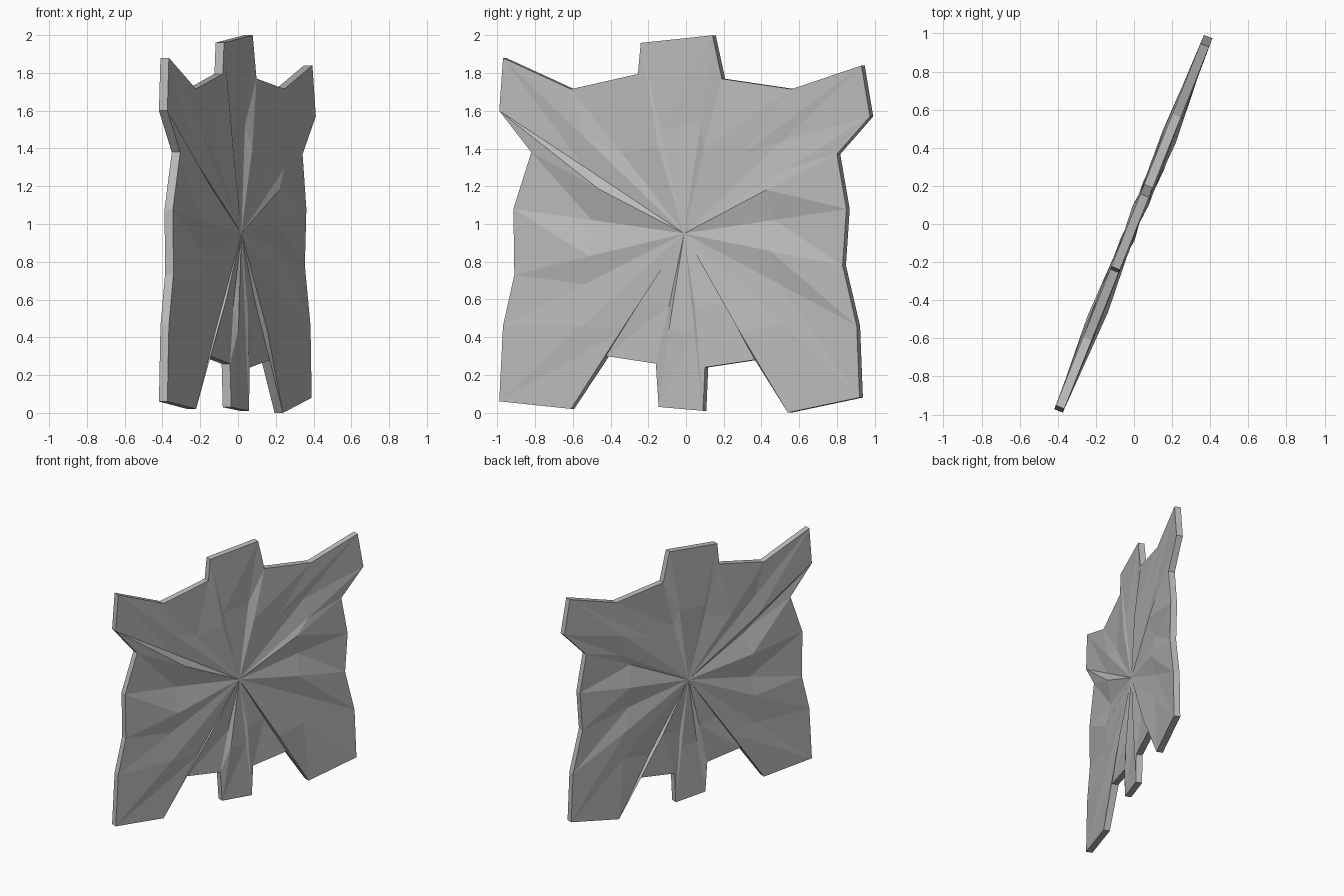
import bpy, bmesh
from mathutils import Vector

if "Cube" in bpy.data.objects:
    bpy.data.objects.remove(bpy.data.objects["Cube"])

# Hide outline, clockwise from the top left: (y, z, relief of the fold along that ray)
OUTLINE = [
    (-0.97, 1.88, 0.005), (-0.61, 1.715, -0.01), (-0.255, 1.795, 0.01), (-0.24, 1.96, 0.0),
    (0.14, 2.0, -0.015), (0.19, 1.77, 0.015), (0.56, 1.715, 0.0), (0.93, 1.84, -0.01),
    (0.975, 1.57, 0.01), (0.80, 1.37, 0.025), (0.85, 1.08, -0.015), (0.83, 0.78, 0.015),
    (0.905, 0.46, -0.01), (0.92, 0.08, 0.0), (0.54, 0.0, 0.02), (0.365, 0.28, -0.01),
    (0.10, 0.24, 0.01), (0.09, 0.01, 0.0), (-0.145, 0.03, 0.015), (-0.16, 0.26, -0.01),
    (-0.425, 0.30, 0.01), (-0.61, 0.02, -0.005), (-0.99, 0.06, 0.01), (-0.97, 0.46, -0.005),
    (-0.91, 0.73, 0.02), (-0.915, 1.08, -0.02), (-0.82, 1.38, 0.025), (-0.99, 1.60, -0.01),
]
CENTRE = (-0.01, 0.95)
RING = 0.55          # folds peak at this fraction of the way out
THICK = 0.048
NORMAL = Vector((1, -0.4, 0)).normalized()


def place(y, z, h):
    """Point on the slanted upright sheet, raised by h along its normal."""
    return Vector((0.022 + 0.4 * y, y, z)) + NORMAL * h


bm = bmesh.new()


def skin(depth):
    """One side of the hide: centre, fold ring and outline."""
    mid = bm.verts.new(place(*CENTRE, depth))
    ring = [bm.verts.new(place(CENTRE[0] + (y - CENTRE[0]) * RING,
                               CENTRE[1] + (z - CENTRE[1]) * RING, h + depth))
            for y, z, h in OUTLINE]
    rim = [bm.verts.new(place(y, z, depth)) for y, z, h in OUTLINE]
    n = len(rim)
    for i in range(n):
        j = (i + 1) % n
        tris = [(mid, ring[j], ring[i]), (ring[i], ring[j], rim[j]), (ring[i], rim[j], rim[i])]
        for t in tris:
            bm.faces.new(t if depth == 0 else t[::-1])
    return rim


# Front and back skins joined by the cut edge
front, back = skin(0), skin(-THICK)
for i in range(len(front)):
    j = (i + 1) % len(front)
    bm.faces.new((front[i], front[j], back[j], back[i]))
bmesh.ops.recalc_face_normals(bm, faces=bm.faces[:])

mesh = bpy.data.meshes.new("animal_hide")
bm.to_mesh(mesh)
bm.free()
mat = bpy.data.materials.new("pale grey hide")
mat.diffuse_color = (0.5, 0.5, 0.5, 1)
mat.use_nodes = True
mat.node_tree.nodes["Principled BSDF"].inputs["Base Color"].default_value = mat.diffuse_color
mesh.materials.append(mat)
bpy.context.collection.objects.link(bpy.data.objects.new("animal_hide", mesh))
